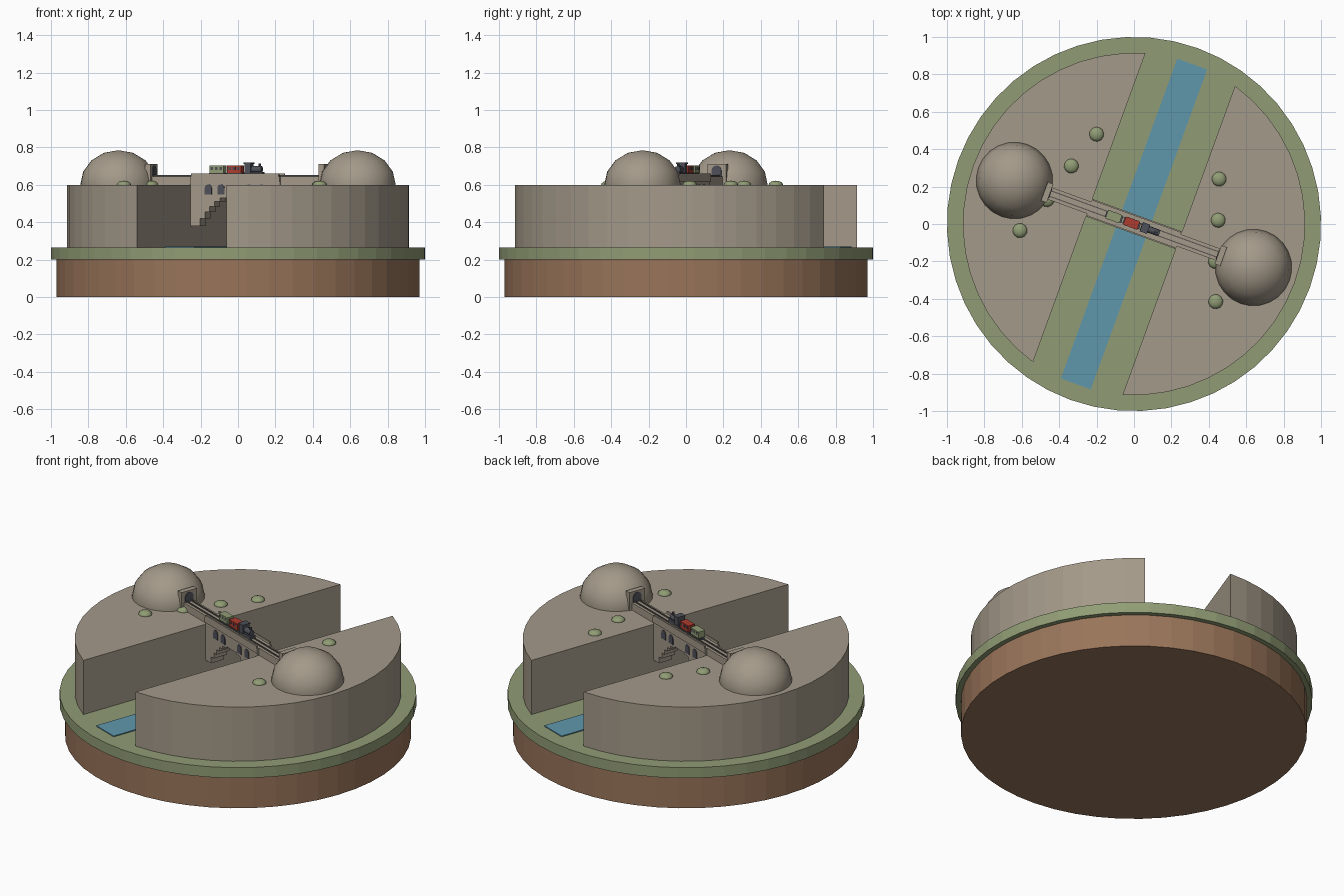
import bpy, bmesh, math
from mathutils import Matrix, Vector

cube = bpy.data.objects.get("Cube")
if cube:
    bpy.data.objects.remove(cube, do_unlink=True)

TURN = Matrix.Rotation(math.radians(-20), 4, 'Z')  # bridge axis, relative to x
GORGE = 0.255
ROCK_R = 0.915
TOP = 0.6


def material(name, r, g, b):
    m = bpy.data.materials.new(name)
    col = [(c / 255) ** 2.2 for c in (r, g, b)] + [1]
    m.use_nodes = True
    m.diffuse_color = col
    m.node_tree.nodes["Principled BSDF"].inputs["Base Color"].default_value = col
    return m


earth = material("earth brown", 152, 116, 90)
grass = material("grass green", 143, 155, 116)
rock = material("rock beige", 162, 152, 136)
water = material("water blue", 96, 150, 170)
dark = material("dark slate", 80, 82, 90)
red = material("carriage red", 172, 62, 50)
metal = material("rail grey", 92, 88, 84)


def finish(name, bm, mat, smooth=False):
    bmesh.ops.recalc_face_normals(bm, faces=bm.faces)
    bm.transform(TURN)
    me = bpy.data.meshes.new(name)
    bm.to_mesh(me)
    bm.free()
    me.materials.append(mat)
    for p in me.polygons:
        p.use_smooth = smooth
    ob = bpy.data.objects.new(name, me)
    bpy.context.collection.objects.link(ob)
    return ob


def prism(name, points, offset, mat):
    """Extrude a closed outline of 3D points by an offset."""
    bm = bmesh.new()
    face = bm.faces.new([bm.verts.new(p) for p in points])
    ext = bmesh.ops.extrude_face_region(bm, geom=[face])
    moved = [v for v in ext["geom"] if isinstance(v, bmesh.types.BMVert)]
    bmesh.ops.translate(bm, verts=moved, vec=offset)
    return finish(name, bm, mat)


def box(name, x, y, z, mat):
    pts = [(x[0], y[0], z[0]), (x[1], y[0], z[0]), (x[1], y[1], z[0]), (x[0], y[1], z[0])]
    return prism(name, pts, (0, 0, z[1] - z[0]), mat)


def cylinder(name, r, z0, z1, mat, n=48, at=(0, 0)):
    pts = [(at[0] + r * math.cos(i * math.tau / n), at[1] + r * math.sin(i * math.tau / n), z0)
           for i in range(n)]
    return prism(name, pts, (0, 0, z1 - z0), mat)


def ellipsoid(name, at, r, rz, mat, seg, rings):
    bm = bmesh.new()
    bmesh.ops.create_uvsphere(bm, u_segments=seg, v_segments=rings, radius=1)
    bm.transform(Matrix.Translation(at) @ Matrix.Diagonal((r, r, rz, 1)))
    return finish(name, bm, mat, smooth=True)


def arch_outline(w, z0, z1, n=8):
    """Round-topped opening outline as (across, height) pairs."""
    r = w / 2
    arc = [(r * math.cos(i * math.pi / n), z1 - r + r * math.sin(i * math.pi / n))
           for i in range(n + 1)]
    return [(-r, z0), (r, z0)] + arc


# Round base and river
cylinder("earth_base", 0.97, 0, 0.2, earth)
cylinder("grass_disc", 1.0, 0.2, 0.265, grass)
box("river", (-0.085, 0.085), (-0.91, 0.91), (0.263, 0.271), water)

# Two cliffs, either side of the gorge
a = math.acos(GORGE / ROCK_R)
for side, s in (("left", 1), ("right", -1)):
    arc = [-a + 2 * a * i / 20 for i in range(21)]
    prism(side + "_cliff",
          [(s * ROCK_R * math.cos(t), ROCK_R * math.sin(t), 0.265) for t in arc],
          (0, 0, TOP - 0.265), rock)

    # Domed hill with tunnel portal
    ellipsoid(side + "_hill", (s * 0.68, 0, TOP), 0.205, 0.185, rock, 24, 8)
    box(side + "_portal", sorted((s * 0.478, s * 0.51)), (-0.053, 0.053), (TOP, 0.712), rock)
    prism(side + "_tunnel_mouth",
          [(s * 0.479, y, z) for y, z in arch_outline(0.054, 0.64, 0.703)],
          (-s * 0.005, 0, 0), dark)

# Bridge wall with stepped underside
heights = [0.38, 0.42, 0.455, 0.485, 0.51, 0.53]
edges = [GORGE, 0.2, 0.172, 0.145, 0.118, 0.085, 0.05]
half = []
for i, h in enumerate(heights):
    half += [(edges[i], h), (edges[i + 1], h)]
half.append((edges[-1], 0.54))
outline = [(-GORGE, 0.62)] + [(-u, h) for u, h in half] + \
          [(u, h) for u, h in reversed(half)] + [(GORGE, 0.62)]
prism("bridge_wall", [(u, -0.045, z) for u, z in outline], (0, 0.09, 0), rock)

# Arched recesses on both faces of the bridge
for v in (-1, 1):
    for u in (-0.152, -0.08, 0.08, 0.152):
        prism("bridge_arch",
              [(u + du, v * 0.044, z) for du, z in arch_outline(0.04, 0.548, 0.602)],
              (0, v * 0.005, 0), dark)

# Track bed, parapets and rails
box("track_bed", (-0.48, 0.48), (-0.034, 0.034), (TOP, 0.645), rock)
box("bridge_deck", (-GORGE, GORGE), (-0.05, 0.05), (0.615, 0.645), rock)
for v in (-1, 1):
    box("parapet", (-0.25, 0.25), sorted((v * 0.042, v * 0.05)), (0.645, 0.66), rock)
    box("rail", (-0.478, 0.478), sorted((v * 0.012, v * 0.018)), (0.645, 0.652), metal)

# Carriages with windows and wheels
for name, u, mat in (("rear_carriage", -0.115, grass), ("front_carriage", -0.014, red)):
    box(name, (u - 0.04, u + 0.04), (-0.023, 0.023), (0.662, 0.702), mat)
    box(name + "_chassis", (u - 0.045, u + 0.048), (-0.016, 0.016), (0.651, 0.663), dark)
    for v in (-1, 1):
        for k in (-0.025, 0, 0.025):
            box(name + "_window", (u + k - 0.007, u + k + 0.007),
                sorted((v * 0.022, v * 0.0245)), (0.68, 0.694), dark)

# Locomotive
box("engine_chassis", (0.04, 0.145), (-0.018, 0.018), (0.651, 0.668), dark)
box("engine_cab", (0.045, 0.08), (-0.023, 0.023), (0.662, 0.712), dark)
box("engine_cab_roof", (0.042, 0.083), (-0.026, 0.026), (0.712, 0.718), dark)
boiler = [(0.078, 0.017 * math.cos(i * math.tau / 12), 0.683 + 0.017 * math.sin(i * math.tau / 12))
          for i in range(12)]
prism("engine_boiler", boiler, (0.058, 0, 0), dark)
cylinder("engine_chimney", 0.007, 0.695, 0.714, dark, 10, (0.123, 0))

# Bushes on the cliff tops
for x, y in ((-0.2, 0.48), (-0.335, 0.31), (-0.61, -0.035), (-0.465, 0.13),
             (0.455, 0.24), (0.45, 0.02), (0.435, -0.2), (0.437, -0.415)):
    spot = TURN.inverted() @ Vector((x, y, TOP))
    ellipsoid("bush", spot, 0.039, 0.022, grass, 12, 8)
